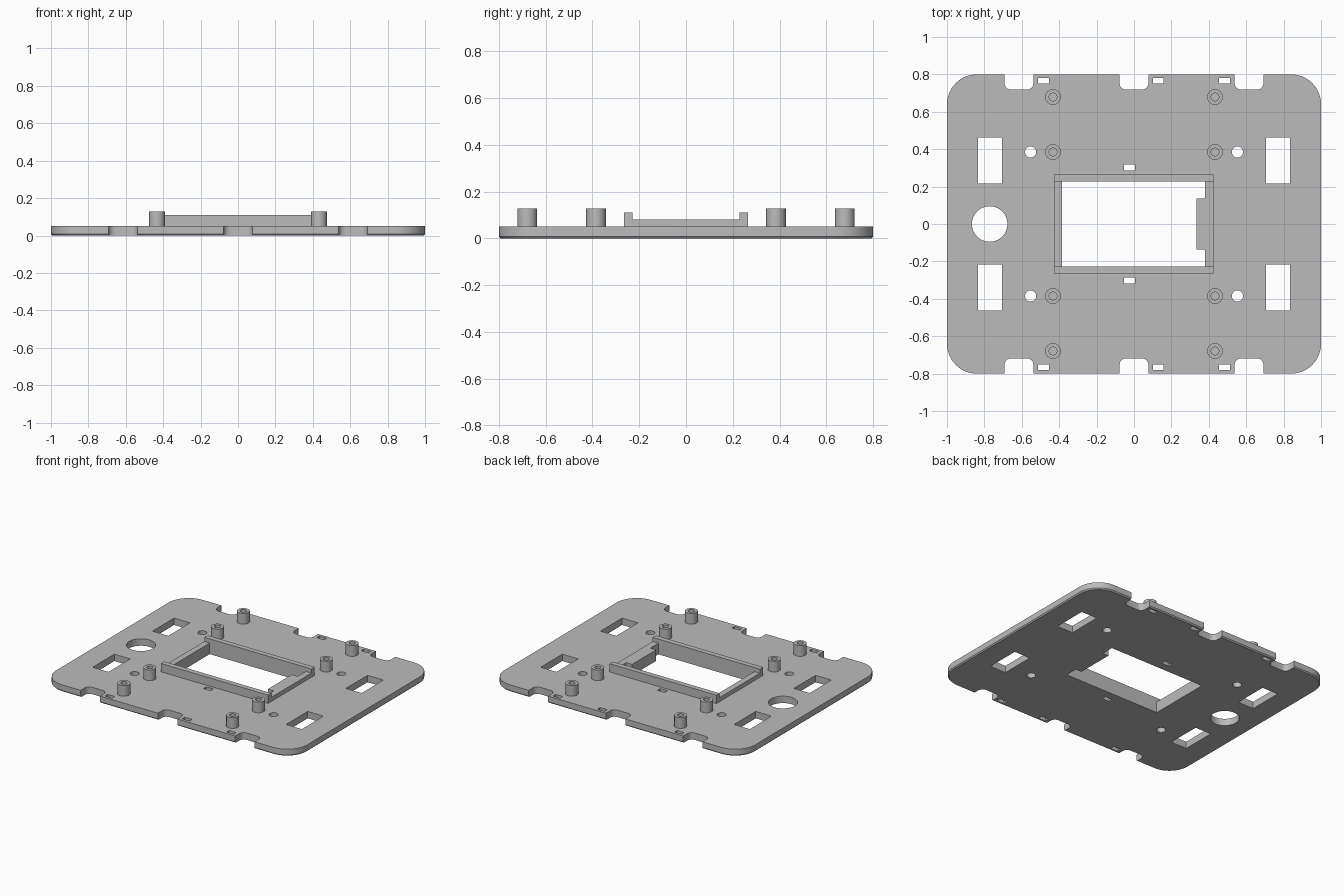
import bpy, bmesh, math
from mathutils import Matrix

cube = bpy.data.objects.get("Cube")
if cube:
    bpy.data.objects.remove(cube, do_unlink=True)

GREY = (0.5, 0.5, 0.5, 1)
mat = bpy.data.materials.new("plain grey")
mat.use_nodes = True
mat.diffuse_color = GREY
mat.node_tree.nodes["Principled BSDF"].inputs["Base Color"].default_value = GREY

THICK, SIDE_TOP, END_TOP, PEG_TOP = 0.05, 0.08, 0.11, 0.127


def finish(bm, name):
    bmesh.ops.recalc_face_normals(bm, faces=bm.faces)
    mesh = bpy.data.meshes.new(name)
    bm.to_mesh(mesh)
    bm.free()
    obj = bpy.data.objects.new(name, mesh)
    bpy.context.collection.objects.link(obj)
    mesh.materials.append(mat)
    return obj


def prism(bm, pts, z0, z1):
    face = bm.faces.new([bm.verts.new((x, y, z0)) for x, y in pts])
    ext = bmesh.ops.extrude_face_region(bm, geom=[face])["geom"]
    bmesh.ops.translate(bm, verts=[g for g in ext if isinstance(g, bmesh.types.BMVert)],
                        vec=(0, 0, z1 - z0))


def arc(cx, cy, r, start, sweep, n):
    return [(cx + r * math.cos(math.radians(start + sweep * i / n)),
             cy + r * math.sin(math.radians(start + sweep * i / n))) for i in range(n + 1)]


def rect(x0, x1, y0, y1):
    return [(x0, y0), (x1, y0), (x1, y1), (x0, y1)]


def smooth(obj):
    bpy.ops.object.select_all(action='DESELECT')
    obj.select_set(True)
    bpy.context.view_layer.objects.active = obj
    bpy.ops.object.shade_smooth_by_angle(angle=math.radians(30))


# Base plate: rounded rectangle with a small chamfer under the rim
R = 0.16
outline = []
for sx, sy, start in ((1, 1, 0), (-1, 1, 90), (-1, -1, 180), (1, -1, 270)):
    outline += arc(sx * (1 - R), sy * (0.8 - R), R, start, 90, 12)
bm = bmesh.new()
prism(bm, outline, 0, THICK)
rim = [e for e in bm.edges if all(v.co.z < 0.001 for v in e.verts)]
bmesh.ops.bevel(bm, geom=rim, offset=0.008, segments=1, affect='EDGES')
plate = finish(bm, "base_plate")

# Openings through the plate
cut = bmesh.new()


def opening(pts):
    prism(cut, pts, -0.1, 0.2)


for s in (-1, 1):
    for x in (-0.484, 0.13, 0.484):                     # small slots by the rim
        opening(rect(x - 0.029, x + 0.029, s * 0.765 - 0.015, s * 0.765 + 0.015))
    opening(rect(-0.053, 0.005, s * 0.302 - 0.016, s * 0.302 + 0.016))
    for x in (-0.615, 0, 0.615):                        # rounded notches in the rim
        w, r, d = 0.077, 0.035, 0.718
        pts = [(x + w, 0.9), (x - w, 0.9)]
        pts += arc(x - w + r, d + r, r, 180, 90, 6) + arc(x + w - r, d + r, r, 270, 90, 6)
        opening([(px, s * py) for px, py in pts])
    for t in (-1, 1):                                   # large slots and round holes
        opening(rect(s * 0.77 - 0.063, s * 0.77 + 0.063, t * 0.34 - 0.123, t * 0.34 + 0.123))
        opening(arc(s * 0.553, t * 0.385, 0.03, 0, 360, 24)[:-1])
opening(arc(-0.772, 0, 0.095, 0, 360, 48)[:-1])

# Central window, with a tab on its left side
XL, XR, YI, YO, TAB_X, TAB_Y = -0.385, 0.38, 0.228, 0.265, 0.333, 0.137
tab_edge = [(XR, -YI), (XR, -TAB_Y), (TAB_X, -TAB_Y), (TAB_X, TAB_Y), (XR, TAB_Y), (XR, YI)]
opening([(XL, -YI)] + tab_edge + [(XL, YI)])

cutter = finish(cut, "opening_cutter")
cutter.hide_render = True
mod = plate.modifiers.new("openings", 'BOOLEAN')
mod.operation, mod.solver, mod.object = 'DIFFERENCE', 'EXACT', cutter
bpy.context.view_layer.objects.active = plate
bpy.ops.object.modifier_apply(modifier=mod.name)
bpy.data.objects.remove(cutter, do_unlink=True)
smooth(plate)

# Raised frame around the window
OL, OR = -0.428, 0.425
for name, pts, top in (
        ("front_frame_wall", rect(OL, OR, -YO, -YI), END_TOP),
        ("back_frame_wall", rect(OL, OR, YI, YO), END_TOP),
        ("right_frame_wall", rect(OL, XL, -YI, YI), SIDE_TOP),
        ("left_frame_wall", tab_edge + [(OR, YI), (OR, -YI)], SIDE_TOP)):
    bm = bmesh.new()
    prism(bm, pts, THICK, top)
    finish(bm, name)

# Hollow mounting pegs
for x in (-0.433, 0.433):
    for y in (-0.679, -0.385, 0.385, 0.679):
        bm = bmesh.new()
        profile = [(0.042, THICK), (0.042, PEG_TOP), (0.021, PEG_TOP), (0.021, THICK)]
        vs = [bm.verts.new((r, 0, z)) for r, z in profile]
        es = [bm.edges.new(p) for p in zip(vs, vs[1:])]
        bmesh.ops.spin(bm, geom=vs + es, cent=(0, 0, 0), axis=(0, 0, 1),
                       angle=2 * math.pi, steps=32)
        bmesh.ops.remove_doubles(bm, verts=bm.verts, dist=0.0001)
        bmesh.ops.transform(bm, matrix=Matrix.Translation((x, y, 0)), verts=bm.verts)
        smooth(finish(bm, "mounting_peg"))
